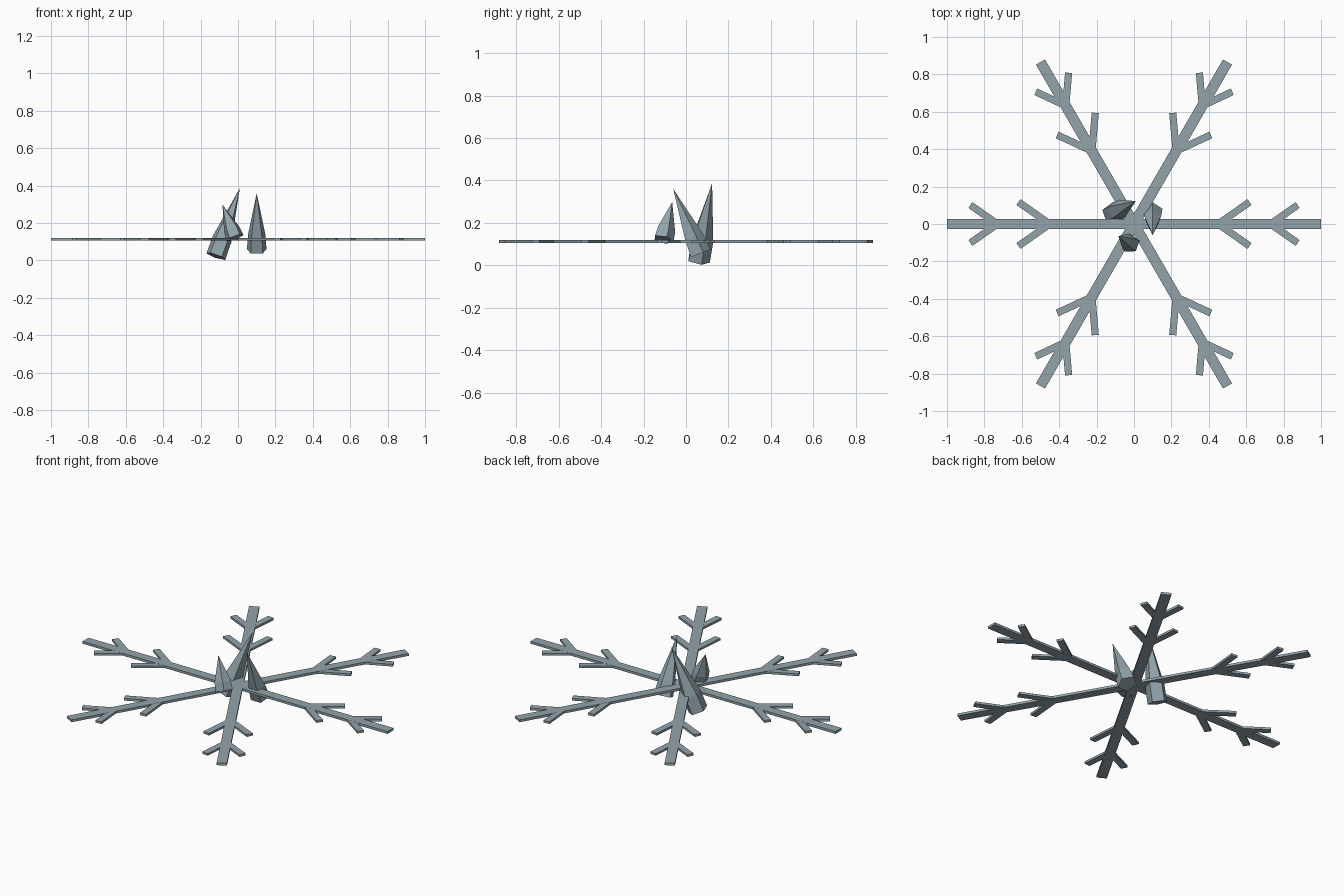
import bpy, bmesh, math
from mathutils import Vector, Matrix

if "Cube" in bpy.data.objects:
    bpy.data.objects.remove(bpy.data.objects["Cube"])

ice = bpy.data.materials.new("frosty grey blue")
ice.diffuse_color = (0.29, 0.37, 0.41, 1)
ice.use_nodes = True
ice.node_tree.nodes["Principled BSDF"].inputs["Base Color"].default_value = ice.diffuse_color

FLAKE_Z = 0.113


def finish(name, bm):
    bmesh.ops.recalc_face_normals(bm, faces=bm.faces)
    mesh = bpy.data.meshes.new(name)
    bm.to_mesh(mesh)
    bm.free()
    mesh.materials.append(ice)
    ob = bpy.data.objects.new(name, mesh)
    bpy.context.collection.objects.link(ob)
    return ob


def add_bar(bm, start, angle, length, width, thick):
    """Flat bar growing from a point on the arm axis."""
    m = (Matrix.Translation((start, 0, 0)) @ Matrix.Rotation(angle, 4, 'Z')
         @ Matrix.Translation((length / 2, 0, 0))
         @ Matrix.Diagonal((length, width, thick, 1)))
    bmesh.ops.create_cube(bm, size=1, matrix=m)


# Six snowflake arms, each a spine with two pairs of side branches
for i in range(6):
    bm = bmesh.new()
    add_bar(bm, 0, 0, 1.0, 0.056, 0.014)
    for root, length in ((0.45, 0.205), (0.73, 0.177)):
        for side in (-1, 1):
            add_bar(bm, root, side * math.radians(35), length, 0.038, 0.013)
    arm = finish(f"snowflake_arm_{i + 1}", bm)
    arm.location.z = FLAKE_Z
    arm.rotation_euler.z = i * math.pi / 3


def crystal(name, base, tip, radius, sides=5, shoulder=0.26, taper=0.92):
    """Five-sided prism body that ends in a long point."""
    base, tip = Vector(base), Vector(tip)
    axis = tip - base
    h = axis.length
    bm = bmesh.new()
    rings = []
    for r, z in ((radius, 0), (radius * taper, h * shoulder)):
        rings.append([bm.verts.new((r * math.sin(k * math.tau / sides),
                                    r * math.cos(k * math.tau / sides), z))
                      for k in range(sides)])
    top = bm.verts.new((0, 0, h))
    bm.faces.new(rings[0])
    for k in range(sides):
        n = (k + 1) % sides
        bm.faces.new((rings[0][k], rings[0][n], rings[1][n], rings[1][k]))
        bm.faces.new((rings[1][k], rings[1][n], top))
    ob = finish(name, bm)
    ob.rotation_mode = 'QUATERNION'
    ob.rotation_quaternion = Vector((0, 0, 1)).rotation_difference(axis)
    ob.location = base


# Three tilted crystals around the hub
crystal("right_crystal", (0.10, 0.065, 0.055), (0.10, -0.06, 0.36), 0.055, taper=0.88)
crystal("left_crystal", (-0.118, 0.057, 0.023), (0.01, 0.123, 0.387), 0.056, taper=0.98)
crystal("front_crystal", (-0.016, -0.107, 0.122), (-0.083, -0.065, 0.298), 0.05)
